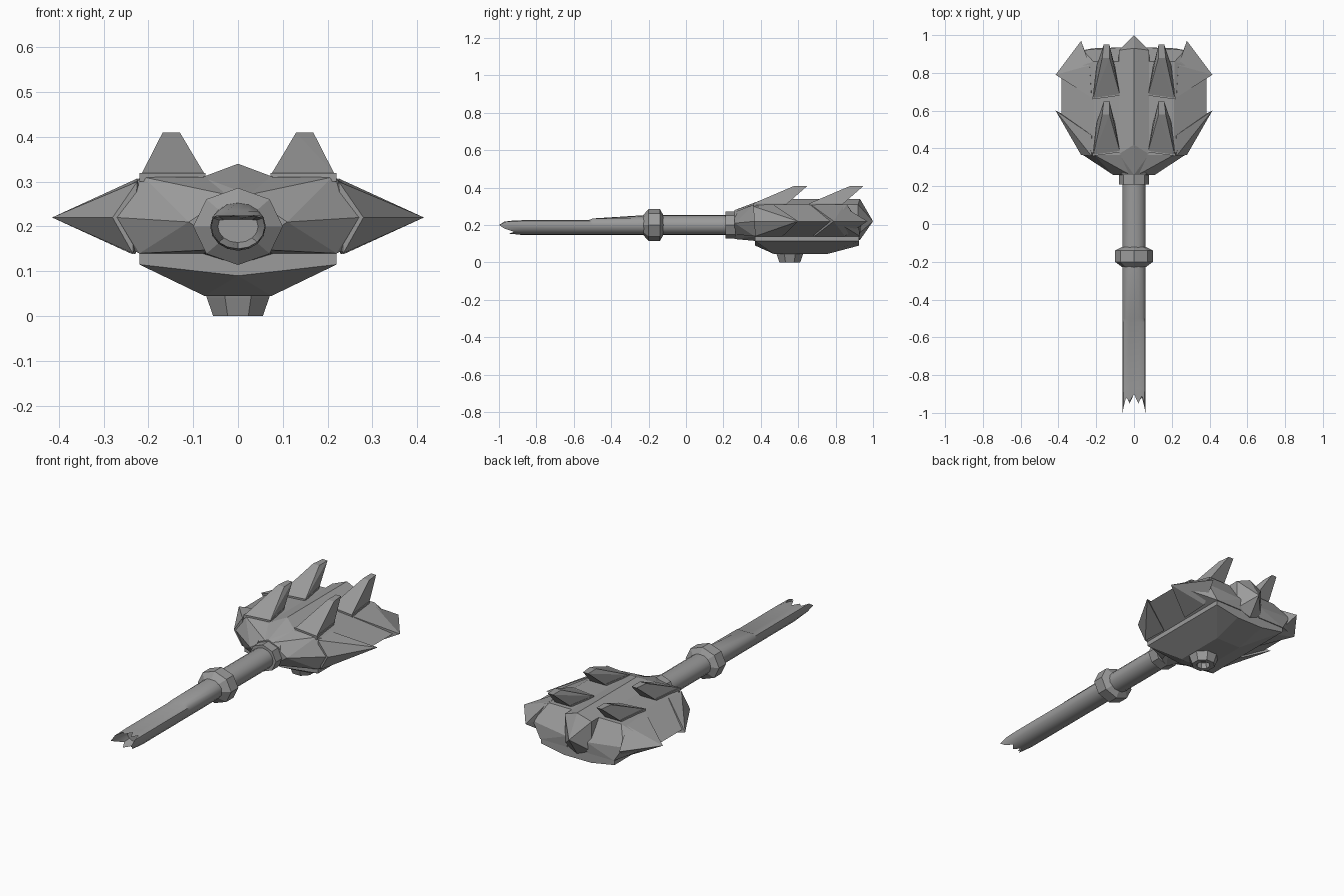
import bpy
import bmesh
import math

old = bpy.data.objects.get("Cube")
if old:
    bpy.data.objects.remove(old, do_unlink=True)

metal = bpy.data.materials.new("grey_metal")
metal.use_nodes = True
GREY = (0.33, 0.33, 0.33, 1)
metal.diffuse_color = GREY
metal.node_tree.nodes["Principled BSDF"].inputs["Base Color"].default_value = GREY


def finish(name, bm, smooth=False):
    bmesh.ops.recalc_face_normals(bm, faces=bm.faces)
    mesh = bpy.data.meshes.new(name)
    bm.to_mesh(mesh)
    bm.free()
    mesh.materials.append(metal)
    obj = bpy.data.objects.new(name, mesh)
    bpy.context.collection.objects.link(obj)
    if smooth:
        bpy.ops.object.select_all(action='DESELECT')
        obj.select_set(True)
        bpy.context.view_layer.objects.active = obj
        bpy.ops.object.shade_smooth_by_angle(angle=math.radians(35))
    return obj


def hull(name, points, pair=False):
    """Faceted solid round the points: symmetric in x, or one of a mirrored pair."""
    if not pair:
        points = points + [(-x, y, z) for x, y, z in points if x]
    bm = bmesh.new()
    for p in points:
        bm.verts.new(p)
    bmesh.ops.convex_hull(bm, input=bm.verts)
    bmesh.ops.delete(bm, geom=[v for v in bm.verts if not v.link_faces], context='VERTS')
    bmesh.ops.dissolve_limit(bm, angle_limit=0.02, verts=bm.verts, edges=bm.edges)
    obj = finish(name, bm)
    if pair:
        obj.modifiers.new("mirror", 'MIRROR').use_mirror_merge = False
    return obj


def rings(name, loops, smooth=False):
    """Skin a row of equal loops and cap both ends."""
    bm = bmesh.new()
    rows = [[bm.verts.new(p) for p in loop] for loop in loops]
    count = len(rows[0])
    for a, b in zip(rows, rows[1:]):
        for i in range(count):
            j = (i + 1) % count
            bm.faces.new((a[i], a[j], b[j], b[i]))
    bm.faces.new(rows[0])
    bm.faces.new(rows[-1])
    return finish(name, bm, smooth)


def circle(sides, turn=0):
    steps = [math.tau * (i + turn) / sides for i in range(sides)]
    return [(math.cos(a), math.sin(a)) for a in steps]


AXIS = 0.2  # height of the shaft


def shaft_loop(y, rx, rz, sides, top=1):
    return [(c * rx, y, min(AXIS + s * rz, top)) for c, s in circle(sides)]


# Shaft, worn flat on top towards its splintered end
SIDES = 16
shaft = [shaft_loop(y, 0.062, 0.054, SIDES, top)
         for y, top in ((0.27, 0.254), (-0.2, 0.254), (-0.5, 0.235), (-0.52, 0.226), (-0.87, 0.226))]
splinter = [1, 0.96, 0.91, 0.95, 0.9, 0.94, 0.92, 0.97]
jagged = [(x, -splinter[i % 8], z)
          for i, (x, y, z) in enumerate(shaft_loop(0, 0.06, 0.05, SIDES, 0.222))]
hollow = shaft_loop(-0.88, 0.045, 0.036, SIDES, 0.215)
rings("shaft", shaft + [jagged, hollow], smooth=True)

# Collars round the shaft
rings("grip_collar", [shaft_loop(y, r, r * 0.86, 8) for y, r in
      ((-0.23, 0.06), (-0.2, 0.1), (-0.14, 0.1), (-0.12, 0.06))])
rings("neck_collar", [shaft_loop(y, 0.08, 0.072, 8) for y in (0.21, 0.265)])

# Central spine with a roof ridge and pointed back
hull("head_spine", [
    (0, 0.26, 0.28), (0.06, 0.26, 0.255), (0.1, 0.27, 0.2), (0, 0.26, 0.125),
    (0.08, 0.37, 0.31), (0, 0.42, 0.34), (0, 0.93, 0.34), (0.08, 0.92, 0.31),
    (0, 1, 0.22), (0.08, 0.92, 0.15), (0, 0.93, 0.12), (0.08, 0.37, 0.14), (0, 0.37, 0.115)])

# Faceted side lobes
hull("side_lobe", [
    (0.02, 0.26, 0.27), (0.11, 0.26, 0.21), (0.02, 0.26, 0.15),
    (0.06, 0.365, 0.31), (0.21, 0.365, 0.31), (0.27, 0.365, 0.22),
    (0.22, 0.365, 0.14), (0.05, 0.365, 0.14),
    (0.385, 0.58, 0.22), (0.385, 0.8, 0.22),
    (0.06, 0.86, 0.31), (0.215, 0.86, 0.31), (0.27, 0.92, 0.22),
    (0.22, 0.93, 0.14), (0.06, 0.935, 0.2), (0.06, 0.93, 0.14)], pair=True)

# Swept blades wrapped over the lobes
hull("front_blade", [
    (0.28, 0.365, 0.22), (0.415, 0.6, 0.22), (0.225, 0.36, 0.3), (0.225, 0.47, 0.307),
    (0.235, 0.37, 0.14), (0.23, 0.515, 0.138), (0.18, 0.44, 0.22)], pair=True)
hull("rear_blade", [
    (0.415, 0.79, 0.22), (0.28, 0.97, 0.22), (0.225, 0.67, 0.307), (0.235, 0.84, 0.3),
    (0.235, 0.685, 0.138), (0.24, 0.85, 0.14), (0.2, 0.75, 0.22)], pair=True)

# Raked fins on top, each with a low foot plate
for name, y in (("front_fin", 0.365), ("rear_fin", 0.665)):
    hull(name, [
        (0.075, y + 0.02, 0.318), (0.215, y, 0.318),
        (0.13, y + 0.215, 0.41), (0.168, y + 0.215, 0.41),
        (0.13, y + 0.285, 0.41), (0.16, y + 0.285, 0.41),
        (0.1, y + 0.165, 0.305), (0.2, y + 0.165, 0.305)], pair=True)
    hull(name + "_foot", [
        (x, y + dy, z) for z in (0.3, 0.319)
        for x, dy in ((0.073, 0.015), (0.22, -0.005), (0.2, 0.17), (0.1, 0.17))], pair=True)

# Keeled shell underneath
hull("lower_shell", [
    (0.22, 0.37, 0.145), (0.22, 0.37, 0.115), (0, 0.37, 0.09),
    (0.22, 0.925, 0.145), (0.22, 0.925, 0.115), (0.08, 0.925, 0.09),
    (0.075, 0.47, 0.045), (0.075, 0.755, 0.045)])

# Hollow stud on the keel
rings("keel_stud", [
    [(c * r, 0.555 + s * r, z) for c, s in circle(8, 0.5)]
    for z, r in ((0.07, 0.085), (0.04, 0.075), (0, 0.06), (0, 0.035), (0.03, 0.03))])
